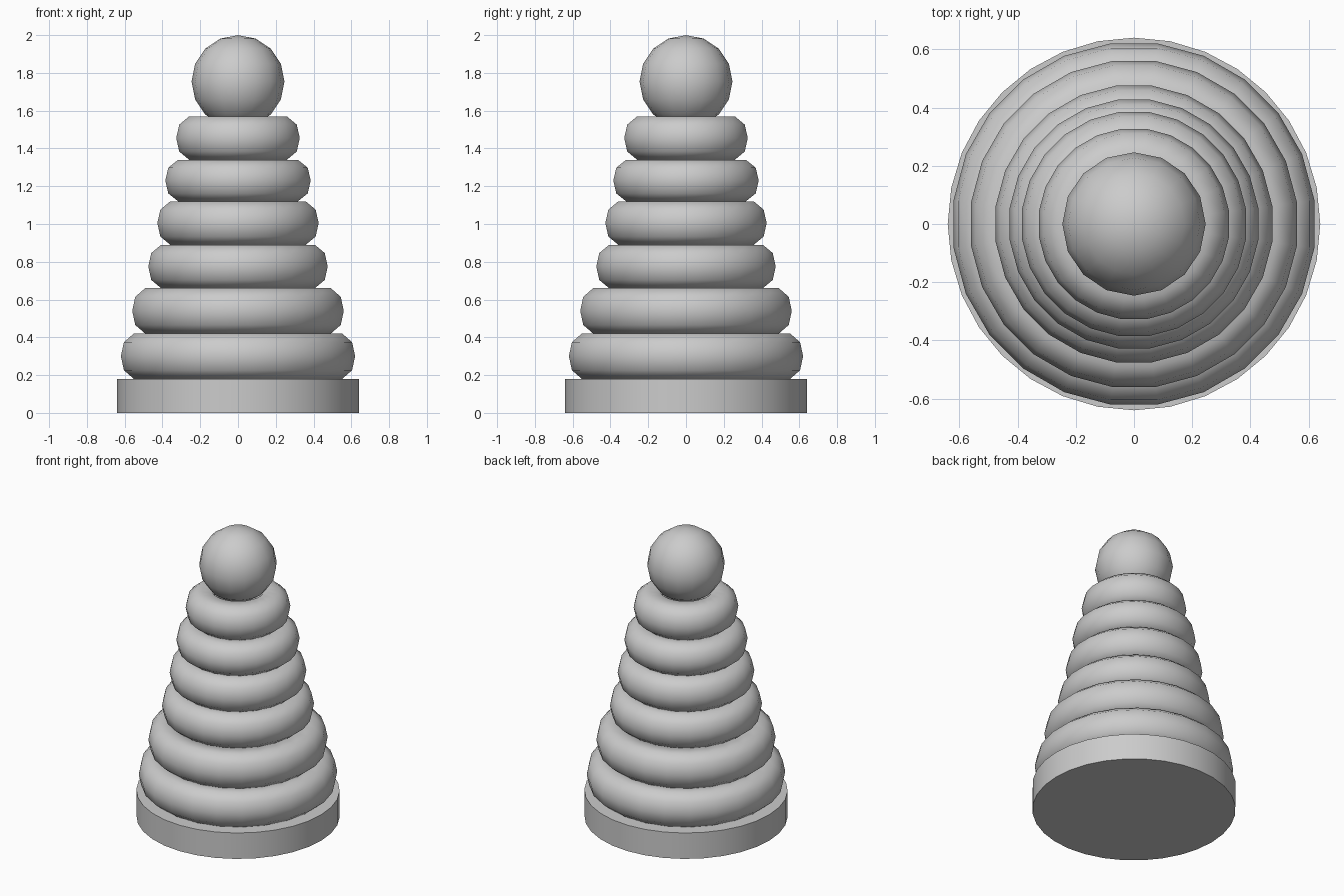
import bpy, math

if "Cube" in bpy.data.objects:
    bpy.data.objects.remove(bpy.data.objects["Cube"])

SIDES = 24
# Quarter-symmetric ring section: unit (radial, height) points, flat top and bottom
UPPER = [(1, 0), (0.86, 0.62), (0.40, 1), (-0.40, 1), (-0.86, 0.62), (-1, 0)]
SECTION = UPPER + [(x, -z) for x, z in UPPER[-2:0:-1]]


def smooth(obj, angle):
    bpy.ops.object.select_all(action='DESELECT')
    obj.select_set(True)
    bpy.context.view_layer.objects.active = obj
    bpy.ops.object.shade_smooth_by_angle(angle=math.radians(angle))


def cylinder(name, radius, z0, z1, sides):
    bpy.ops.mesh.primitive_cylinder_add(vertices=sides, radius=radius, depth=z1 - z0,
                                        location=(0, 0, (z0 + z1) / 2))
    obj = bpy.context.object
    obj.name = name
    smooth(obj, 40)


def ring(name, outer, z0, z1, half_width=0.115):
    outer /= math.cos(math.pi / SIDES)      # flats face the axes
    mid, half_height = outer - half_width, (z1 - z0) / 2
    n = len(SECTION)
    verts, faces = [], []
    for i in range(SIDES):
        a = (i + 0.5) * 2 * math.pi / SIDES
        for x, z in SECTION:
            r = mid + x * half_width
            verts.append((r * math.cos(a), r * math.sin(a), z * half_height))
        k = (i + 1) % SIDES
        for j in range(n):
            m = (j + 1) % n
            faces.append((i * n + j, k * n + j, k * n + m, i * n + m))
    mesh = bpy.data.meshes.new(name)
    mesh.from_pydata(verts, [], faces)
    obj = bpy.data.objects.new(name, mesh)
    obj.location.z = (z0 + z1) / 2
    bpy.context.collection.objects.link(obj)
    smooth(obj, 80)


# Base disc and the peg hidden inside the rings
cylinder("base", 0.64, 0, 0.18, 32)
cylinder("peg", 0.08, 0.18, 1.60, 16)

# Six stacked rings, shrinking upward
levels = [0.18, 0.42, 0.66, 0.89, 1.12, 1.34, 1.57]
radii = [0.62, 0.56, 0.475, 0.427, 0.385, 0.327]
for i, r in enumerate(radii):
    ring(f"ring_{i + 1}", r, levels[i], levels[i + 1])

# Ball on top
bpy.ops.mesh.primitive_uv_sphere_add(segments=16, ring_count=8, radius=0.246,
                                     location=(0, 0, 1.754))
ball = bpy.context.object
ball.name = "top_ball"
smooth(ball, 80)
